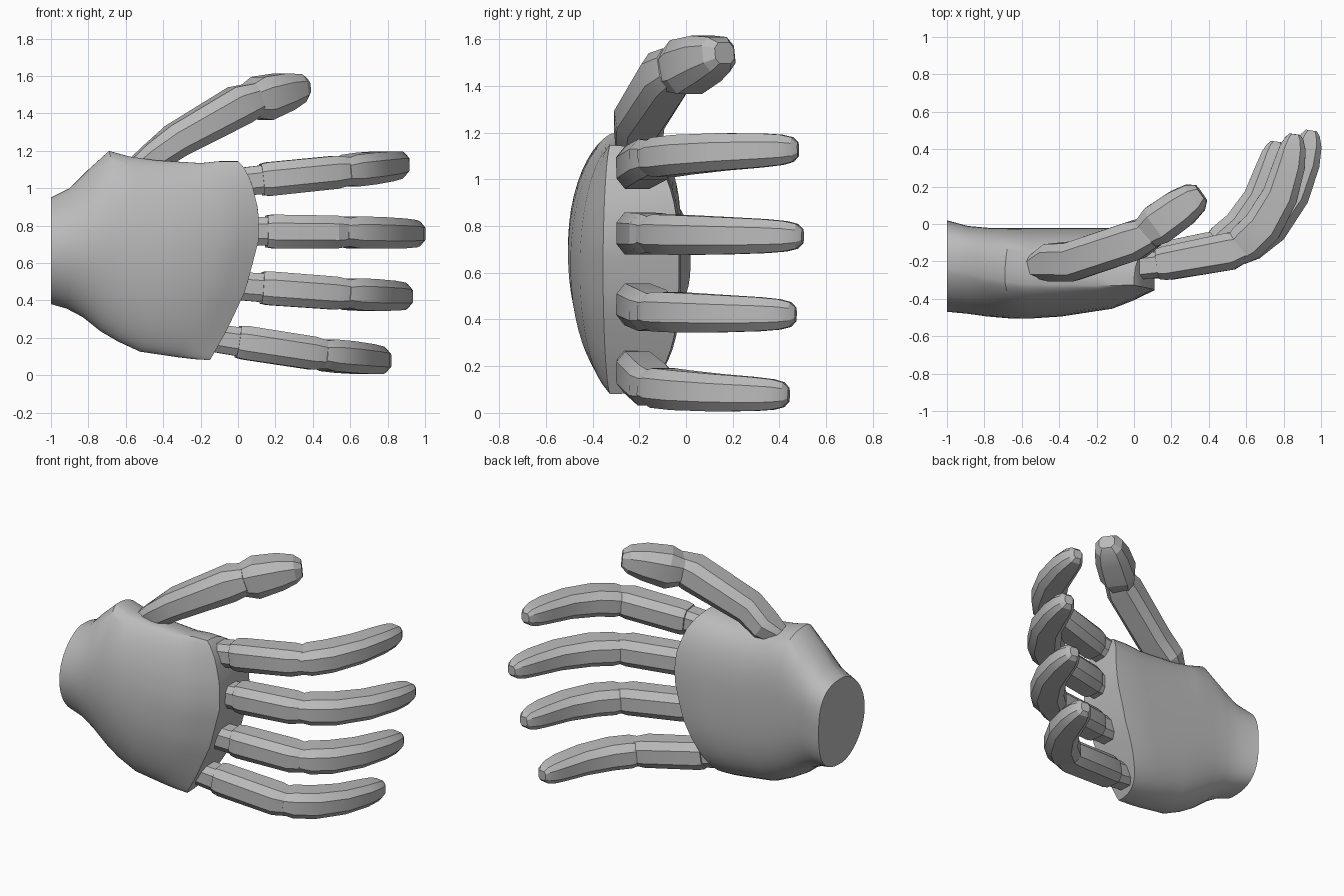
import bpy
import bmesh
from math import radians, cos, sin, pi, copysign
from mathutils import Vector

cube = bpy.data.objects.get("Cube")
if cube:
    bpy.data.objects.remove(cube, do_unlink=True)

GREY = (0.5, 0.5, 0.5, 1)
grey = bpy.data.materials.new("plain grey")
grey.use_nodes = True
grey.diffuse_color = GREY
grey.node_tree.nodes["Principled BSDF"].inputs["Base Color"].default_value = GREY


def loft(name, rings, angle):
    """Skin a row of equal rings, cap both ends in strips and shade by angle."""
    bm = bmesh.new()
    loops = [[bm.verts.new(p) for p in ring] for ring in rings]
    n = len(loops[0])
    for a, b in zip(loops, loops[1:]):
        for i in range(n):
            j = (i + 1) % n
            bm.faces.new((a[i], a[j], b[j], b[i]))
    for ring in (loops[0], loops[-1]):
        for i in range(n // 2 - 1):
            bm.faces.new((ring[i], ring[i + 1], ring[n - 2 - i], ring[n - 1 - i]))
    bmesh.ops.recalc_face_normals(bm, faces=bm.faces)
    mesh = bpy.data.meshes.new(name)
    bm.to_mesh(mesh)
    bm.free()
    mesh.materials.append(grey)
    obj = bpy.data.objects.new(name, mesh)
    bpy.context.collection.objects.link(obj)
    bpy.ops.object.select_all(action="DESELECT")
    obj.select_set(True)
    bpy.context.view_layer.objects.active = obj
    bpy.ops.object.shade_smooth_by_angle(angle=radians(angle))
    return obj


def interp(points, x):
    """Piecewise linear lookup."""
    for (x0, y0), (x1, y1) in zip(points, points[1:]):
        if x <= x1:
            return y0 + (y1 - y0) * (x - x0) / (x1 - x0)
    return points[-1][1]


# Palm: domed in front, boxy behind, ending in a curved knuckle edge
KNUCKLE_EDGE = [(0, -0.15), (0.15, -0.06), (0.35, 0.04), (0.6, 0.11),
                (0.75, 0.11), (0.9, 0.07), (0.97, 0.03), (1, 0)]
# station, bottom z, top z, front y, widest y, back y
PALM = [(0, 0.38, 0.95, -0.47, -0.23, 0.02),
        (0.1, 0.355, 1.0, -0.48, -0.25, -0.01),
        (0.2, 0.31, 1.1, -0.495, -0.28, -0.02),
        (0.31, 0.235, 1.2, -0.505, -0.3, -0.02),
        (0.42, 0.18, 1.17, -0.505, -0.315, -0.02),
        (0.56, 0.125, 1.15, -0.495, -0.32, -0.02),
        (0.8, 0.095, 1.135, -0.455, -0.325, -0.02),
        (0.9, 0.085, 1.145, -0.41, -0.325, -0.02),
        (1, 0.08, 1.145, -0.355, -0.325, -0.03)]


def palm_ring(t, low, high, front, mid, back, count=48):
    ring = []
    for i in range(count):
        a = 2 * pi * (i + 0.5) / count - pi / 2
        c, s = cos(a), sin(a)
        if c < 0:
            y = mid - (mid - front) * abs(c) ** 1.2
            v = 0.5 + 0.5 * s
        else:
            y = mid + (back - mid) * c ** 0.7
            v = 0.5 + 0.5 * copysign(abs(s) ** 0.75, s)
        x = -1 + t * (interp(KNUCKLE_EDGE, v) + 1)
        ring.append((x, y, low + (high - low) * v))
    return ring


loft("palm", [palm_ring(*row) for row in PALM], 40)

# Chamfered cross-section shared by every finger segment
SECTION = [(1, 0.5), (0.6, 1), (-0.6, 1), (-1, 0.5),
           (-1, -0.5), (-0.6, -1), (0.6, -1), (1, -0.5)]


def segment(name, stations):
    """Sweep the section through (point, half depth, half width) stations."""
    pts = [Vector(s[0]) for s in stations]
    rings = []
    for i, (p, (_, depth, width)) in enumerate(zip(pts, stations)):
        along = (pts[min(i + 1, len(pts) - 1)] - pts[max(i - 1, 0)]).normalized()
        side = (Vector((0, 0, 1)) - along * along.z).normalized()
        out = along.cross(side)
        rings.append([p + out * u * depth + side * v * width for u, v in SECTION])
    return loft(name, rings, 22)


def finger(name, root, joint, tip):
    """root, joint and tip are (x, z); tip also carries y."""
    (rx, rz), (jx, jz), (tx, tz, ty) = root, joint, tip

    def base(f, y):
        return (rx + (jx - rx) * f, y, rz + (jz - rz) * f)

    def end(f, y):
        return (jx + (tx - jx) * f, -0.13 + (ty + 0.13) * y, jz + (tz - jz) * f)

    segment(name + "_knuckle", [(base(-0.04, -0.23), 0.07, 0.075),
                                (base(0.3, -0.21), 0.07, 0.078)])
    segment(name + "_lower", [(base(0.18, -0.215), 0.08, 0.085),
                              (base(0.25, -0.21), 0.09, 0.09),
                              (base(0.9, -0.145), 0.1, 0.088),
                              (base(1.04, -0.12), 0.08, 0.075)])
    segment(name + "_upper", [(end(-0.06, -0.02), 0.085, 0.07),
                              (end(0.1, 0.05), 0.105, 0.085),
                              (end(0.38, 0.19), 0.105, 0.085),
                              (end(0.68, 0.46), 0.095, 0.08),
                              (end(0.84, 0.73), 0.085, 0.073),
                              (end(0.9, 0.88), 0.07, 0.065),
                              (end(0.925, 0.96), 0.05, 0.053),
                              (end(0.935, 1.0), 0.03, 0.03)])


finger("index_finger", (0.03, 1.035), (0.57, 1.09), (0.88, 1.13, 0.48))
finger("middle_finger", (0.06, 0.77), (0.57, 0.765), (0.975, 0.755, 0.5))
finger("ring_finger", (0.03, 0.475), (0.57, 0.435), (0.9, 0.42, 0.47))
finger("little_finger", (-0.1, 0.195), (0.45, 0.11), (0.785, 0.075, 0.44))

# Thumb: tapered root, straight shaft and a thicker rounded tip
segment("thumb_lower", [((-0.53, -0.225, 1.11), 0.06, 0.065),
                        ((-0.45, -0.205, 1.165), 0.1, 0.08),
                        ((-0.33, -0.2, 1.255), 0.105, 0.09),
                        ((0.01, -0.085, 1.445), 0.105, 0.105),
                        ((0.1, -0.045, 1.48), 0.08, 0.085)])
segment("thumb_upper", [((0.05, -0.06, 1.46), 0.08, 0.085),
                        ((0.13, 0.0, 1.48), 0.11, 0.118),
                        ((0.25, 0.085, 1.517), 0.105, 0.1),
                        ((0.325, 0.14, 1.535), 0.085, 0.075),
                        ((0.36, 0.165, 1.54), 0.05, 0.045)])
